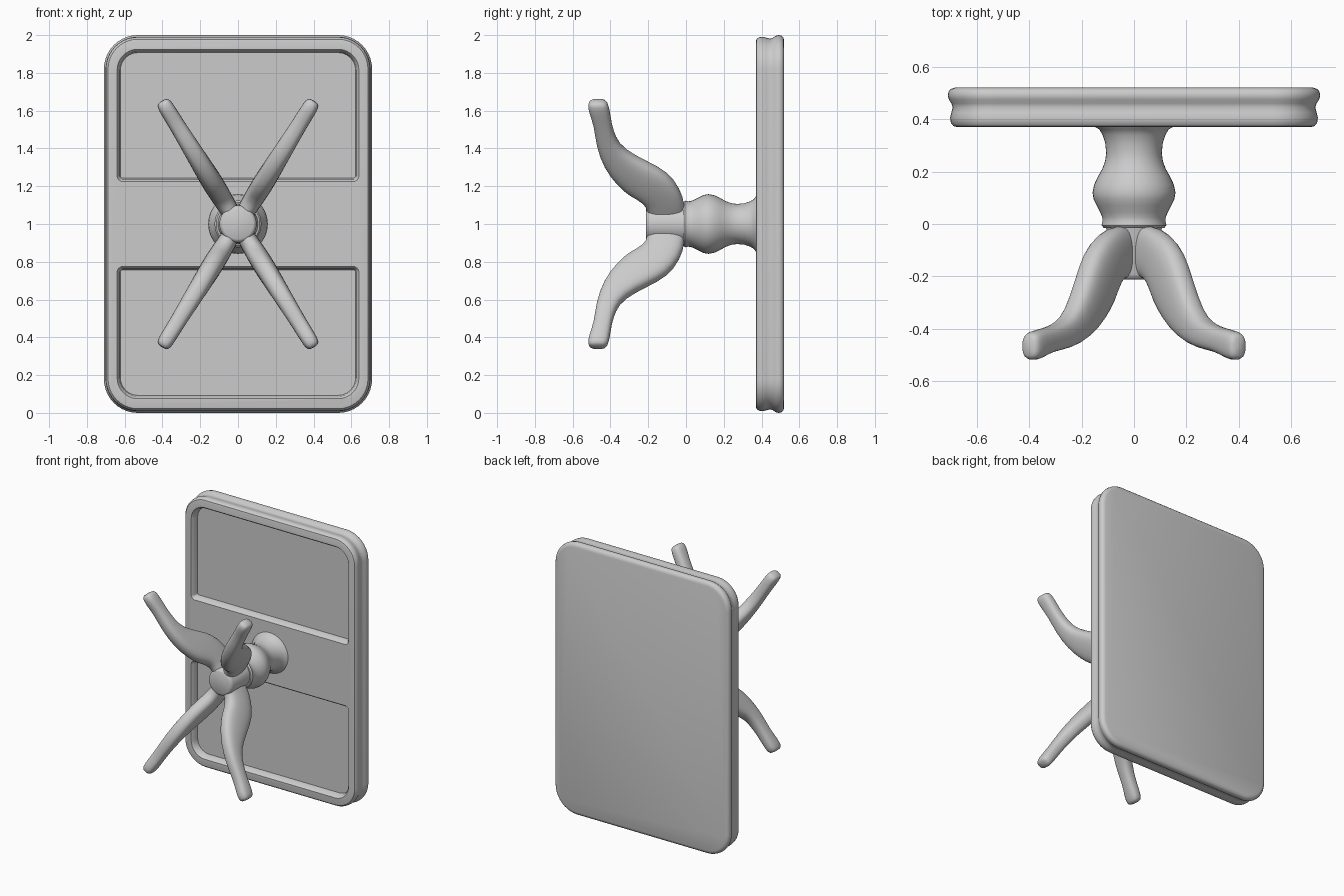
import bpy, bmesh, math
from mathutils import Vector

if "Cube" in bpy.data.objects:
    bpy.data.objects.remove(bpy.data.objects["Cube"])

grey = bpy.data.materials.new("plain grey")
grey.diffuse_color = (0.6, 0.6, 0.6, 1)
grey.use_nodes = True
grey.node_tree.nodes["Principled BSDF"].inputs["Base Color"].default_value = grey.diffuse_color


def loft(name, rings, angle=40, subdiv=0):
    """Skin a list of closed point rings and cap both ends."""
    bm = bmesh.new()
    loops = [[bm.verts.new(p) for p in ring] for ring in rings]
    n = len(loops[0])
    for a, b in zip(loops, loops[1:]):
        for i in range(n):
            j = (i + 1) % n
            bm.faces.new((a[i], a[j], b[j], b[i]))
    bm.faces.new(loops[0])
    bm.faces.new(loops[-1])
    bmesh.ops.recalc_face_normals(bm, faces=bm.faces)
    mesh = bpy.data.meshes.new(name)
    bm.to_mesh(mesh)
    bm.free()
    mesh.materials.append(grey)
    obj = bpy.data.objects.new(name, mesh)
    bpy.context.collection.objects.link(obj)
    if subdiv:
        obj.modifiers.new("smooth", 'SUBSURF').levels = subdiv
        obj.modifiers["smooth"].render_levels = subdiv
    shade(obj, angle)
    return obj


def shade(obj, angle):
    bpy.ops.object.select_all(action='DESELECT')
    obj.select_set(True)
    bpy.context.view_layer.objects.active = obj
    bpy.ops.object.shade_smooth_by_angle(angle=math.radians(angle))


def rounded_rect(y, x, z0, z1, r_top, r_bottom, seg=10):
    """Upright rounded rectangle at depth y with half width x."""
    pts = []
    corners = [(1, 1, r_top, 0), (-1, 1, r_top, 90),
               (-1, -1, r_bottom, 180), (1, -1, r_bottom, 270)]
    for sx, sz, r, start in corners:
        cx = sx * (x - r)
        cz = z1 - r if sz > 0 else z0 + r
        for k in range(seg + 1):
            a = math.radians(start + 90 * k / seg)
            pts.append((cx + r * math.cos(a), y, cz + r * math.sin(a)))
    return pts


# Table top: edge profile of (depth, inset from the outer edge)
edge = [(0.37, 0.035), (0.373, 0.022), (0.385, 0.012), (0.405, 0.009), (0.425, 0.014),
        (0.445, 0.019), (0.46, 0.014), (0.475, 0.004), (0.49, 0.0),
        (0.505, 0.003), (0.515, 0.012), (0.52, 0.028)]
top = loft("table_top", [rounded_rect(y, 0.71 - d, d, 2 - d, 0.18 - d, 0.18 - d)
                         for y, d in edge])

# Two recessed panels under the table top, with sloping walls
for flip in (False, True):
    rings = []
    for y, d in [(0.34, -0.002), (0.37, 0.0), (0.385, 0.012), (0.42, 0.018)]:
        ring = rounded_rect(y, 0.64 - d, 1.225 + d, 1.925 - d, 0.11 - d, 0.03 - d)
        rings.append([(px, py, 2 - pz) if flip else (px, py, pz) for px, py, pz in ring])
    cutter = loft("panel_cutter", rings)
    cut = top.modifiers.new("panel", 'BOOLEAN')
    cut.operation = 'DIFFERENCE'
    cut.solver = 'EXACT'
    cut.object = cutter
    bpy.context.view_layer.objects.active = top
    bpy.ops.object.modifier_move_to_index(modifier=cut.name, index=0)
    bpy.ops.object.modifier_apply(modifier=cut.name)
    bpy.data.objects.remove(cutter)
shade(top, 35)


def turned(name, profile, sides=40):
    """Turn a (depth, radius) profile about the pedestal axis."""
    return loft(name, [[(r * math.cos(math.tau * i / sides), y,
                         1 + r * math.sin(math.tau * i / sides)) for i in range(sides)]
                       for y, r in profile])


# Turned pedestal and the hub holding the legs
turned("pedestal", [(0.39, 0.16), (0.37, 0.148), (0.36, 0.132), (0.34, 0.12), (0.31, 0.11),
                    (0.27, 0.106), (0.24, 0.11), (0.21, 0.121), (0.18, 0.138),
                    (0.15, 0.152), (0.12, 0.158), (0.095, 0.154), (0.07, 0.142),
                    (0.045, 0.129), (0.025, 0.121), (0.01, 0.12), (-0.005, 0.124),
                    (-0.015, 0.115)])
turned("leg_hub", [(0.0, 0.11), (-0.02, 0.105), (-0.19, 0.098), (-0.205, 0.092), (-0.212, 0.08)])

# Curved legs: (outer reach, outer depth, inner reach, inner depth, half width)
stations = [(0.0, -0.01, 0.0, -0.205, 0.045), (0.11, 0.0, 0.08, -0.205, 0.05),
            (0.22, -0.03, 0.14, -0.225, 0.056), (0.32, -0.095, 0.185, -0.31, 0.058),
            (0.38, -0.2, 0.25, -0.37, 0.056), (0.455, -0.325, 0.35, -0.435, 0.052),
            (0.53, -0.37, 0.49, -0.478, 0.047), (0.62, -0.393, 0.615, -0.487, 0.043),
            (0.70, -0.402, 0.695, -0.515, 0.043), (0.75, -0.412, 0.745, -0.522, 0.041),
            (0.768, -0.43, 0.768, -0.507, 0.028)]


def leg(name, sx, sz):
    out = Vector((0.525 * sx, 0, 0.851 * sz))
    side = Vector((out.z, 0, -out.x))
    rings = []
    for r0, y0, r1, y1, w in stations:
        a = out * r0 + Vector((0, y0, 1))
        b = out * r1 + Vector((0, y1, 1))
        mid, half = (a + b) / 2, (a - b) / 2
        ring = []
        for i in range(16):
            c, s = math.cos(math.tau * i / 16), math.sin(math.tau * i / 16)
            # slightly squared oval section
            c, s = (math.copysign(abs(v) ** 0.75, v) for v in (c, s))
            ring.append(mid + half * c + side * (w * s))
        rings.append(ring)
    loft(name, rings, 60, 1)


for sx, lr in ((-1, "left"), (1, "right")):
    for sz, ul in ((1, "upper"), (-1, "lower")):
        leg(f"{ul}_{lr}_leg", sx, sz)
